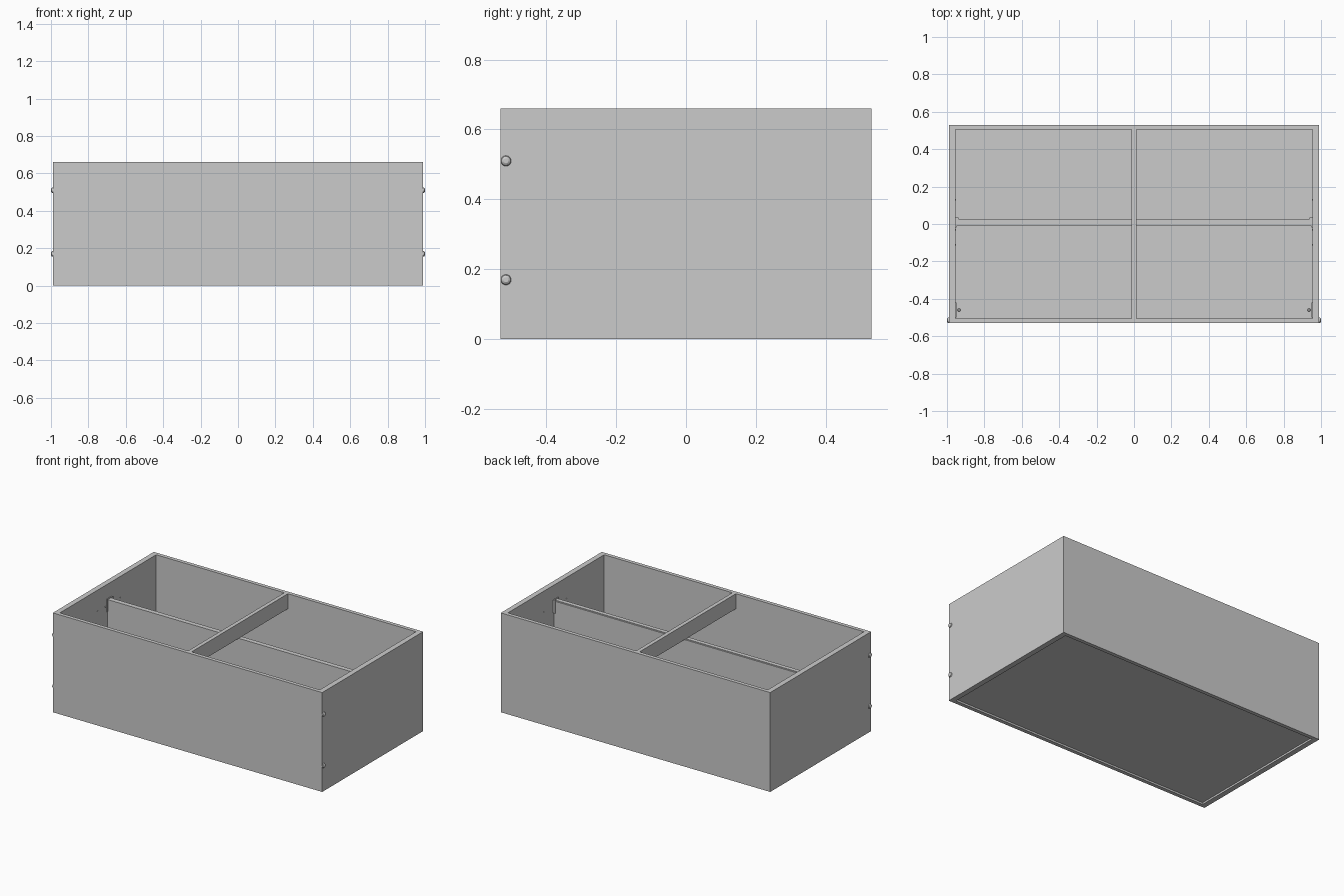
import bpy, bmesh
from math import pi
from mathutils import Matrix

if "Cube" in bpy.data.objects:
    bpy.data.objects.remove(bpy.data.objects["Cube"])

W, D, H = 0.99, 0.53, 0.66      # half width, half depth, height
TS, TF = 0.035, 0.025           # side and front wall thickness
IX, IY = W - TS, D - TF


def box(name, x, y, z):
    bm = bmesh.new()
    bmesh.ops.create_cube(bm, size=1)
    for v in bm.verts:
        for i, (a, b) in enumerate((x, y, z)):
            v.co[i] = (a + b) / 2 + v.co[i] * (b - a)
    me = bpy.data.meshes.new(name)
    bm.to_mesh(me)
    bm.free()
    ob = bpy.data.objects.new(name, me)
    bpy.context.collection.objects.link(ob)
    return ob


def disc(name, r1, r2, depth, loc, axis, seg=20):
    bm = bmesh.new()
    rot = Matrix.Rotation(pi / 2, 4, 'Y') if axis == 'X' else Matrix()
    bmesh.ops.create_cone(bm, cap_ends=True, segments=seg, radius1=r1, radius2=r2,
                          depth=depth, matrix=Matrix.Translation(loc) @ rot)
    me = bpy.data.meshes.new(name)
    bm.to_mesh(me)
    bm.free()
    ob = bpy.data.objects.new(name, me)
    bpy.context.collection.objects.link(ob)
    return ob


def mirror(ob):
    ob.modifiers.new("mirror", 'MIRROR')
    return ob


# Case walls and slightly recessed floor
mirror(box("side_wall", (IX, W), (-IY, IY), (0, H)))
box("front_wall", (-W, W), (-D, -IY), (0, H))
box("back_wall", (-W, W), (IY, D), (0, H))
box("floor", (-IX, IX), (-IY, IY), (0.012, 0.035))

# Top rail front to back, resting on the long partition
box("top_rail", (-0.013, 0.013), (-IY, IY), (0.56, H))
box("partition", (-IX + 0.003, IX - 0.003), (-0.01, 0.018), (0.035, 0.56))
box("partition_back_lip", (-IX + 0.003, IX - 0.003), (0.018, 0.027), (0.035, 0.557))

# Clips holding the partition ends
mirror(box("clip_plate", (IX - 0.005, IX), (-0.018, 0.034), (0.48, 0.565)))
mirror(box("clip_tab", (IX - 0.016, IX), (0.027, 0.034), (0.48, 0.565)))

# Small pins in the side walls
for y in (-0.11, -0.03, 0.13):
    mirror(disc("wall_pin", 0.004, 0.004, 0.004, (IX - 0.001, y, 0.52), 'X', 10))

# Corner brackets on the floor, near the front
mirror(box("bracket_base", (IX - 0.04, IX), (-0.5, -0.42), (0.035, 0.043)))
mirror(box("bracket_upright", (IX - 0.006, IX), (-0.5, -0.42), (0.043, 0.1)))
mirror(disc("bracket_screw", 0.009, 0.006, 0.006, (IX - 0.02, -0.46, 0.046), 'Z', 12))

# Domed screw heads on the outer sides
for z in (0.17, 0.51):
    mirror(disc("screw_head", 0.015, 0.013, 0.006, (W + 0.003, -0.515, z), 'X', 24))
    mirror(disc("screw_dome", 0.013, 0.007, 0.004, (W + 0.008, -0.515, z), 'X', 24))
